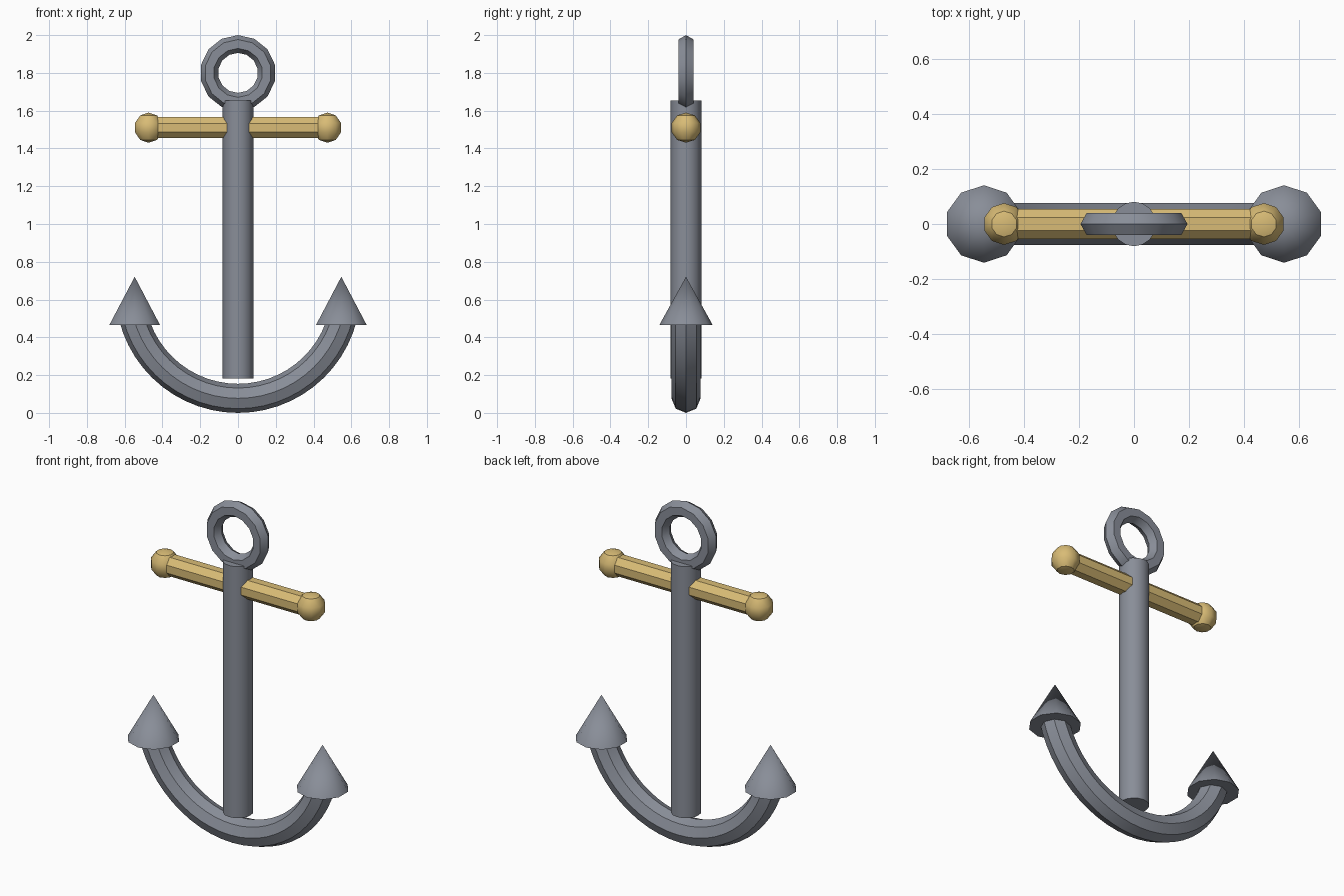
import bpy, bmesh, math
from mathutils import Matrix, Vector

cube = bpy.data.objects.get("Cube")
if cube:
    bpy.data.objects.remove(cube)


def material(name, colour):
    m = bpy.data.materials.new(name)
    m.use_nodes = True
    m.diffuse_color = colour
    m.node_tree.nodes["Principled BSDF"].inputs["Base Color"].default_value = colour
    return m


iron = material("iron grey", (0.25, 0.27, 0.315, 1))
brass = material("brass yellow", (0.69, 0.50, 0.18, 1))


def finish(name, bm, mat):
    """Turn a bmesh into an object, smooth except at clear edges."""
    bmesh.ops.recalc_face_normals(bm, faces=bm.faces)
    mesh = bpy.data.meshes.new(name)
    bm.to_mesh(mesh)
    bm.free()
    mesh.materials.append(mat)
    ob = bpy.data.objects.new(name, mesh)
    bpy.context.collection.objects.link(ob)
    bpy.ops.object.select_all(action='DESELECT')
    ob.select_set(True)
    bpy.context.view_layer.objects.active = ob
    bpy.ops.object.shade_smooth_by_angle(angle=math.radians(36.2))
    return ob


def cone(name, mat, sides, r1, r2, depth, matrix):
    bm = bmesh.new()
    bmesh.ops.create_cone(bm, cap_ends=True, segments=sides, radius1=r1,
                          radius2=r2, depth=depth, matrix=matrix)
    return finish(name, bm, mat)


def sweep(name, mat, centre_z, major, minor, sides, start, end, steps, closed):
    """Sweep a polygon section along an arc in the XZ plane."""
    bm = bmesh.new()
    rings = []
    for i in range(steps if closed else steps + 1):
        a = start + (end - start) * i / steps
        out = Vector((math.cos(a), 0, math.sin(a)))
        ring = []
        for j in range(sides):
            t = math.tau * j / sides
            p = out * (major + minor * math.cos(t))
            ring.append(bm.verts.new((p.x, minor * math.sin(t), p.z + centre_z)))
        rings.append(ring)
    for i in range(steps):
        a, b = rings[i], rings[(i + 1) % len(rings)]
        for j in range(sides):
            k = (j + 1) % sides
            bm.faces.new((a[j], a[k], b[k], b[j]))
    if not closed:
        bm.faces.new(rings[0])
        bm.faces.new(rings[-1])
    return finish(name, bm, mat)


# Upright shank
cone("shank", iron, 16, 0.081, 0.081, 1.47, Matrix.Translation((0, 0, 0.918)))

# Ring at the top, with a six-sided section
sweep("top_ring", iron, 1.80, 0.153, 0.047, 6,
      math.pi / 2, math.pi * 2.5, 14, True)

# Curved arms, with an eight-sided section; the ends sit inside the flukes
tilt = math.radians(14)
sweep("curved_arms", iron, 0.649, 0.572, 0.077, 8,
      math.pi + tilt, math.tau - tilt, 24, False)

# Crossbar, flat side up
cone("crossbar", brass, 8, 0.06, 0.06, 0.90,
     Matrix.Translation((0, 0, 1.51)) @ Matrix.Rotation(math.pi / 2, 4, 'Y')
     @ Matrix.Rotation(math.pi / 8, 4, 'Z'))

for side, s in (("left", 1), ("right", -1)):
    # Pointed fluke at the end of each arm
    cone(side + "_fluke", iron, 10, 0.141, 0, 0.255,
         Matrix.Translation((s * 0.547, 0, 0.593)))
    # Ball on each end of the crossbar, one corner facing the back
    bm = bmesh.new()
    bmesh.ops.create_uvsphere(
        bm, u_segments=10, v_segments=5, radius=0.08,
        matrix=Matrix.Translation((s * 0.473, 0, 1.51)))
    finish(side + "_crossbar_ball", bm, brass)
